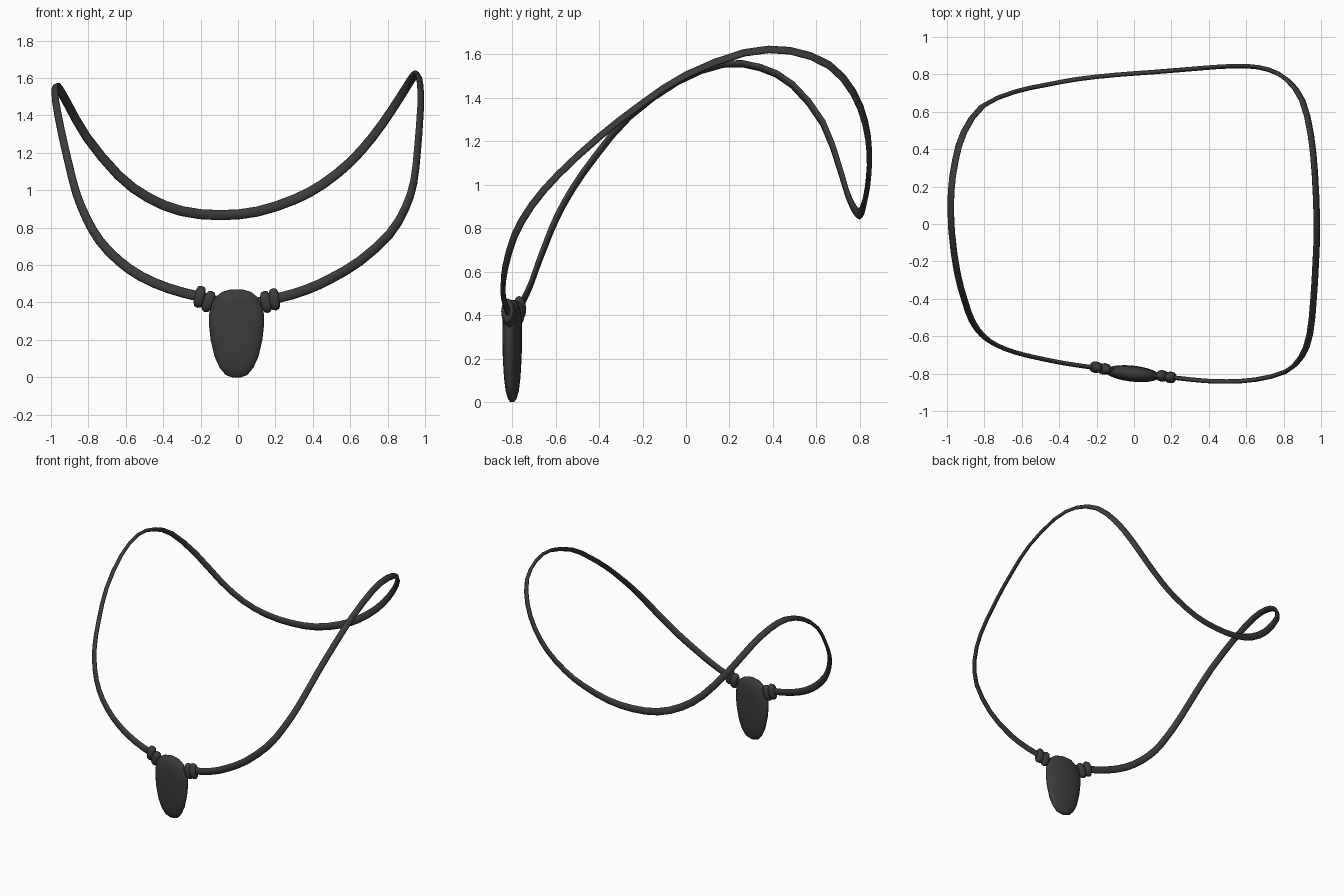
import bpy, bmesh, math
from mathutils import Vector, Matrix

if "Cube" in bpy.data.objects:
    bpy.data.objects.remove(bpy.data.objects["Cube"])

mat = bpy.data.materials.new("dark_grey")
mat.diffuse_color = (0.045, 0.045, 0.045, 1)
mat.use_nodes = True
mat.node_tree.nodes["Principled BSDF"].inputs["Base Color"].default_value = mat.diffuse_color


def skin(name, rings, closed=False):
    """Join rings of points into one smooth object."""
    bm = bmesh.new()
    vs = [[bm.verts.new(p) for p in r] for r in rings]
    n, m = len(vs), len(vs[0])
    for i in range(n if closed else n - 1):
        a, b = vs[i], vs[(i + 1) % n]
        for j in range(m):
            k = (j + 1) % m
            bm.faces.new((a[j], a[k], b[k], b[j]))
    if not closed:
        bm.faces.new(vs[0])
        bm.faces.new(vs[-1])
    bmesh.ops.recalc_face_normals(bm, faces=bm.faces)
    me = bpy.data.meshes.new(name)
    bm.to_mesh(me)
    bm.free()
    me.materials.append(mat)
    me.polygons.foreach_set("use_smooth", [True] * len(me.polygons))
    ob = bpy.data.objects.new(name, me)
    bpy.context.collection.objects.link(ob)
    return ob


# Cord path: from the pendant, round the left, back and right sides
path = [Vector(p) for p in (
    (0, -.8, .39), (-.2, -.77, .43), (-.37, -.745, .475), (-.52, -.715, .54),
    (-.64, -.685, .625), (-.74, -.645, .73), (-.81, -.595, .85), (-.865, -.52, .985),
    (-.905, -.41, 1.14), (-.945, -.26, 1.315), (-.975, -.04, 1.475), (-.978, .17, 1.555),
    (-.955, .34, 1.54), (-.91, .49, 1.46), (-.81, .63, 1.285), (-.64, .706, 1.08),
    (-.48, .742, .96), (-.3, .775, .888), (-.1, .797, .867), (.1, .812, .885),
    (.3, .828, .95), (.45, .84, 1.03), (.6, .844, 1.15), (.72, .825, 1.285),
    (.82, .77, 1.425), (.9, .66, 1.55), (.945, .48, 1.617), (.967, .27, 1.608),
    (.978, 0, 1.505), (.972, -.2, 1.375), (.96, -.4, 1.22), (.94, -.59, 1.045),
    (.895, -.71, .905), (.81, -.79, .765), (.65, -.832, .62), (.5, -.842, .53),
    (.37, -.838, .47), (.2, -.82, .42))]
N = len(path)


def spline(i, t):
    a, b, c, d = (path[(i + k) % N] for k in (-1, 0, 1, 2))
    return 0.5 * (2 * b + (c - a) * t + (2 * a - 5 * b + 4 * c - d) * t * t
                  + (3 * b - a - 3 * c + d) * t ** 3)


# Cord: flat oval section that leans outward over the sides
pts = [spline(i, t) for i in range(N) for t in (0, .5)]
rings = []
for i, p in enumerate(pts):
    tan = (pts[(i + 1) % len(pts)] - pts[i - 1]).normalized()
    out = Vector((.6 * p.x, 1.3 * p.y, .8 * max(0, 1 - p.y ** 2 / .7)))
    out = (out - tan * out.dot(tan)).normalized()
    wide = tan.cross(out) * (.022 + .005 * abs(tan.x))
    rings.append([p + out * .012 * math.cos(math.tau * k / 8)
                  + wide * math.sin(math.tau * k / 8) for k in range(8)])
skin("cord", rings, True)

# Pendant: flat egg-shaped stone, (height, half width, half depth)
profile = [(0, .025, .008), (.012, .058, .018), (.05, .09, .029), (.11, .118, .036),
           (.2, .139, .041), (.28, .148, .043), (.34, .147, .043), (.395, .132, .041),
           (.43, .112, .036), (.458, .075, .026), (.47, .03, .012)]
rot = Matrix.Rotation(math.radians(-6), 3, 'Z')
base = Vector((-.008, -.8, 0))
skin("pendant", [[base + rot @ Vector((w * math.cos(math.tau * k / 20),
                                       d * math.sin(math.tau * k / 20), z))
                  for k in range(20)] for z, w, d in profile])

# Beads: squashed rounded discs strung on the cord
for name, x, y, z, tilt in (("bead_left_outer", -.205, -.766, .43, 12),
                            ("bead_left_inner", -.158, -.775, .405, 20),
                            ("bead_right_inner", .15, -.812, .403, -10),
                            ("bead_right_outer", .195, -.82, .417, -8)):
    R = Matrix.Rotation(math.radians(-6), 3, 'Z') @ Matrix.Rotation(math.radians(tilt), 3, 'Y')
    c = Vector((x, y, z))
    skin(name, [[c + R @ Vector((h, .031 * s * math.cos(math.tau * k / 12),
                                 .06 * s * math.sin(math.tau * k / 12)))
                 for k in range(12)]
                for h, s in ((-.025, .65), (-.018, .9), (0, 1), (.018, .9), (.025, .65))])
